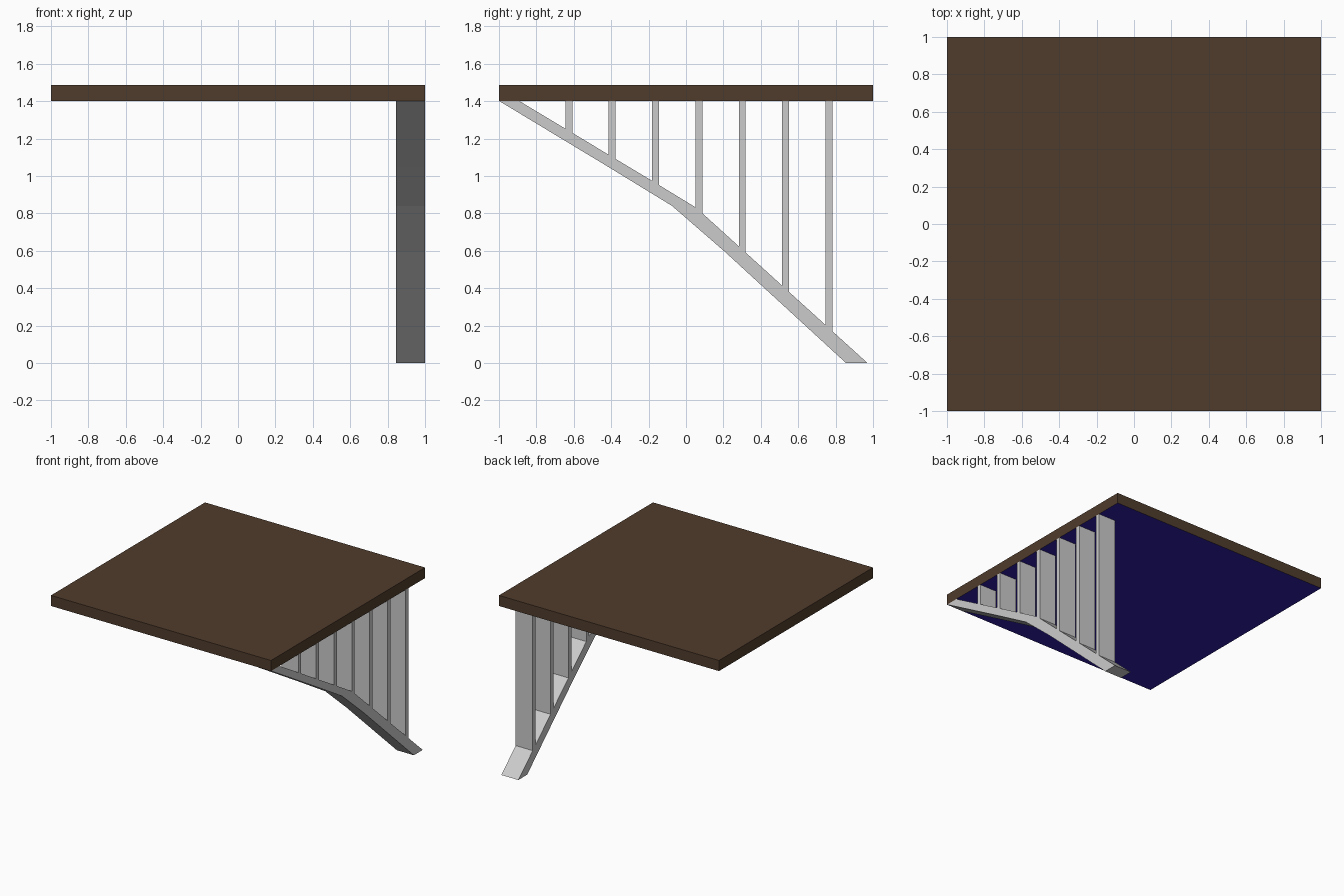
import bpy, bmesh
from mathutils import Vector

if "Cube" in bpy.data.objects:
    bpy.data.objects.remove(bpy.data.objects["Cube"])


def material(name, rgb):
    m = bpy.data.materials.new(name)
    m.diffuse_color = (*rgb, 1)
    m.use_nodes = True
    m.node_tree.nodes["Principled BSDF"].inputs["Base Color"].default_value = m.diffuse_color
    return m


def add_object(name, bm):
    bmesh.ops.recalc_face_normals(bm, faces=bm.faces)
    mesh = bpy.data.meshes.new(name)
    bm.to_mesh(mesh)
    bm.free()
    obj = bpy.data.objects.new(name, mesh)
    bpy.context.collection.objects.link(obj)
    return obj


def extrude_profile(name, points, x0, x1):
    """Solid from a (y, z) outline, extruded along x."""
    bm = bmesh.new()
    face = bm.faces.new([bm.verts.new((x0, y, z)) for y, z in points])
    ext = bmesh.ops.extrude_face_region(bm, geom=[face])
    verts = [v for v in ext["geom"] if isinstance(v, bmesh.types.BMVert)]
    bmesh.ops.translate(bm, verts=verts, vec=Vector((x1 - x0, 0, 0)))
    return add_object(name, bm)


X0, X1 = 0.845, 1.0
DECK_BOTTOM, DECK_TOP = 1.4, 1.487

# Deck slab: brown, with a dark blue underside
deck = extrude_profile("deck", [(-1, DECK_BOTTOM), (1, DECK_BOTTOM),
                                (1, DECK_TOP), (-1, DECK_TOP)], -1, 1)
deck.data.materials.append(material("brown", (0.08, 0.045, 0.025)))
deck.data.materials.append(material("dark_blue", (0.03, 0.015, 0.38)))
for p in deck.data.polygons:
    if p.normal.z < -0.5:
        p.material_index = 1

# Half-arch rib: upper edge kinks once, lower edge is faceted
upper = [(-0.89, 1.4), (-0.185, 0.976), (0.055, 0.83), (0.97, 0.0)]
lower = [(0.855, 0.0), (0.205, 0.597), (-0.075, 0.84), (-0.41, 1.045), (-0.998, 1.4)]
extrude_profile("arch_rib", upper + lower, X0, X1)


def rib_top(y):
    for (ya, za), (yb, zb) in zip(upper, upper[1:]):
        if ya <= y <= yb:
            return za + (zb - za) * (y - ya) / (yb - ya)


# Spandrel columns between rib and deck, feet cut to the rib slope
for i in range(7):
    y0 = -0.645 + i * 0.2318
    y1 = y0 + 0.037
    extrude_profile(f"column_{i + 1}",
                    [(y0, rib_top(y0) - 0.005), (y1, rib_top(y1) - 0.005),
                     (y1, DECK_BOTTOM), (y0, DECK_BOTTOM)], X0, X1)
